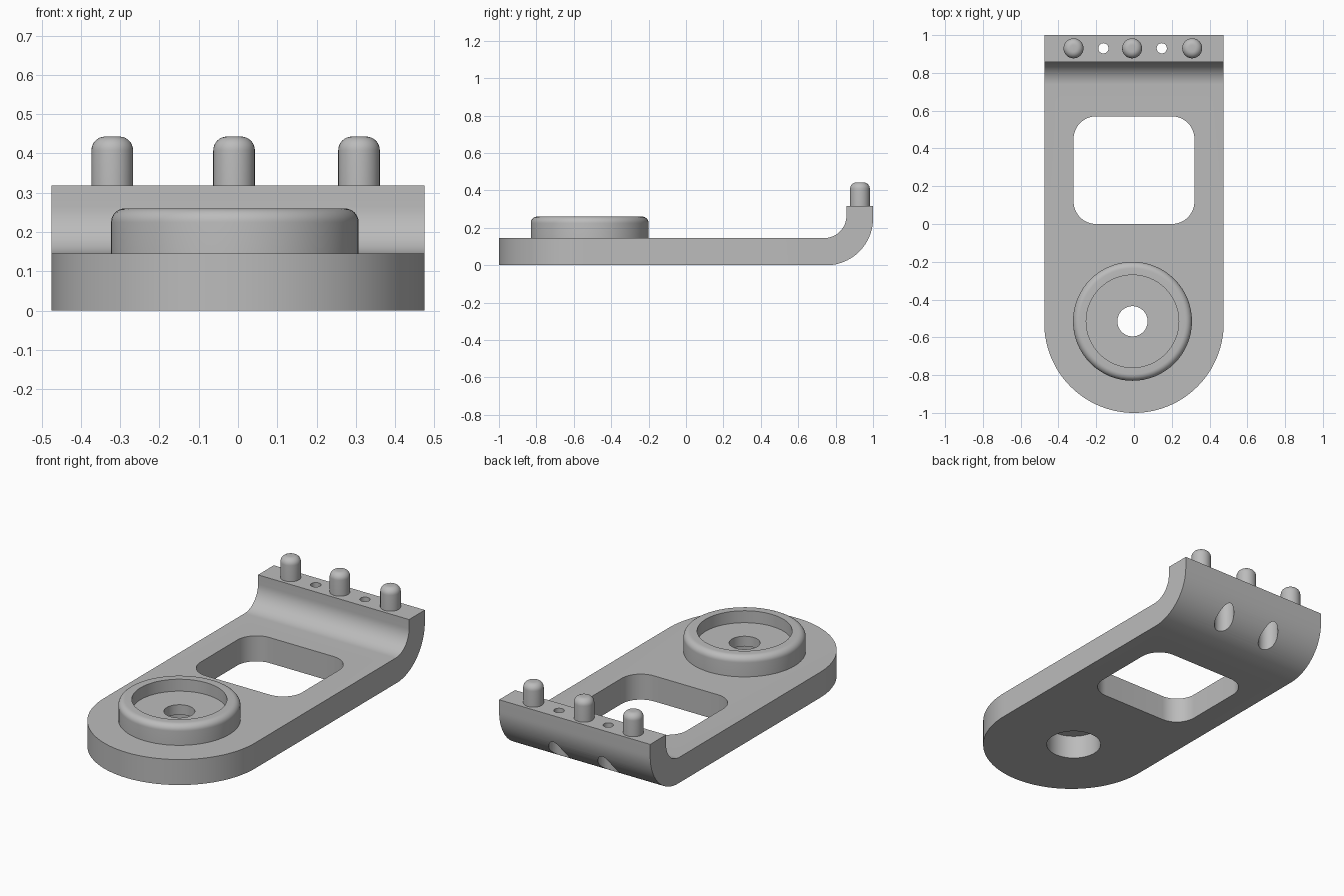
import bpy, bmesh
from math import sin, cos, pi
from mathutils import Matrix, Vector

cube = bpy.data.objects.get("Cube")
if cube:
    bpy.data.objects.remove(cube, do_unlink=True)

grey = bpy.data.materials.new("satin_grey")
grey.use_nodes = True
grey.diffuse_color = (0.5, 0.5, 0.5, 1)
grey.node_tree.nodes["Principled BSDF"].inputs["Base Color"].default_value = (0.5, 0.5, 0.5, 1)


def arc(cx, cy, r, start, end, n=16):
    """Points on an arc, angles in quarter turns."""
    angles = [(start + (end - start) * i / n) * pi / 2 for i in range(n + 1)]
    return [(cx + r * cos(a), cy + r * sin(a)) for a in angles]


def finish(bm, name):
    bmesh.ops.remove_doubles(bm, verts=bm.verts, dist=0.0001)
    bmesh.ops.recalc_face_normals(bm, faces=bm.faces)
    mesh = bpy.data.meshes.new(name)
    bm.to_mesh(mesh)
    bm.free()
    mesh.materials.append(grey)
    obj = bpy.data.objects.new(name, mesh)
    bpy.context.collection.objects.link(obj)
    return obj


def prism(name, points, low, high, side=False):
    """Extrude an outline: (x, y) upwards, or (y, z) along x when side is set."""
    bm = bmesh.new()
    place = (lambda a, b: (low, a, b)) if side else (lambda a, b: (a, b, low))
    face = bm.faces.new([bm.verts.new(place(a, b)) for a, b in points])
    move = Vector((high - low, 0, 0)) if side else Vector((0, 0, high - low))
    new = bmesh.ops.extrude_face_region(bm, geom=[face])["geom"]
    bmesh.ops.translate(bm, vec=move, verts=[v for v in new if isinstance(v, bmesh.types.BMVert)])
    return finish(bm, name)


def lathe(name, profile, x, y, closed=False, steps=64):
    """Spin an (r, z) profile about a vertical axis at x, y."""
    bm = bmesh.new()
    verts = [bm.verts.new((r, 0, z)) for r, z in profile]
    edges = [bm.edges.new(pair) for pair in zip(verts, verts[1:])]
    if closed:
        edges.append(bm.edges.new((verts[-1], verts[0])))
    bmesh.ops.spin(bm, geom=verts + edges, cent=(0, 0, 0), axis=(0, 0, 1),
                   angle=2 * pi, steps=steps)
    bmesh.ops.transform(bm, matrix=Matrix.Translation((x, y, 0)), verts=bm.verts)
    return finish(bm, name)


def boolean(obj, cutter, operation="DIFFERENCE"):
    cutter.hide_render = True
    mod = obj.modifiers.new("cut", "BOOLEAN")
    mod.operation, mod.object, mod.solver = operation, cutter, "EXACT"
    bpy.context.view_layer.objects.active = obj
    bpy.ops.object.modifier_apply(modifier=mod.name)
    bpy.data.objects.remove(cutter, do_unlink=True)


def smooth(obj):
    bpy.ops.object.select_all(action="DESELECT")
    obj.select_set(True)
    bpy.context.view_layer.objects.active = obj
    bpy.ops.object.shade_smooth_by_angle(angle=0.5)


HALF, THICK, TOP = 0.475, 0.145, 0.318
BOSS_X, BOSS_Y, PEG_Y = -0.008, -0.515, 0.93

# Plate with upturned rear flange, rounded off at the front
section = [(-1.1, 0)] + arc(0.75, 0.25, 0.25, -1, 0, 24) + [(1, TOP), (0.858, TOP)]
section += arc(0.738, THICK + 0.12, 0.12, 0, -1) + [(-1.1, THICK)]
plate = prism("bracket_plate", section, -HALF, HALF, side=True)
outline = arc(0, HALF - 1, HALF, 2, 4, 64) + [(HALF, 1.2), (-HALF, 1.2)]
outline = [(x * 1.00001, y) for x, y in outline]
boolean(plate, prism("outline_cutter", outline, -0.2, 0.6), "INTERSECT")

# Rounded window
window = []
for quarter, (x, y) in enumerate([(0.2, 0.45), (-0.2, 0.45), (-0.2, 0.12), (0.2, 0.12)]):
    window += arc(x, y, 0.12, quarter, quarter + 1)
boolean(plate, prism("window_cutter", window, -0.2, 0.4))

# Bore under the boss, and stepped screw holes through the flange
boolean(plate, prism("bore_cutter", arc(BOSS_X, BOSS_Y, 0.145, 0, 4, 64)[:-1], -0.1, 0.4))
for x in (-0.162, 0.147):
    stepped = [(0, -0.1), (0.053, -0.1), (0.053, 0.25), (0.027, 0.25), (0.027, 0.4), (0, 0.4)]
    boolean(plate, lathe("screw_cutter", stepped, x, PEG_Y, steps=32))
smooth(plate)

# Raised boss with recess and centre hole
ring = [(0.145, 0.135), (0.08, 0.135), (0.08, 0.192), (0.245, 0.192), (0.245, 0.26)]
ring += arc(0.28, 0.225, 0.035, 1, 0, 8) + [(0.315, 0.135)]
smooth(lathe("round_boss", ring, BOSS_X, BOSS_Y, closed=True))

# Locating pegs
for label, x in (("right", -0.32), ("middle", -0.01), ("left", 0.308)):
    peg = [(0, 0.3), (0.053, 0.3)] + arc(0.018, 0.408, 0.035, 0, 1, 8) + [(0, 0.443)]
    smooth(lathe(label + "_peg", peg, x, PEG_Y, steps=32))
